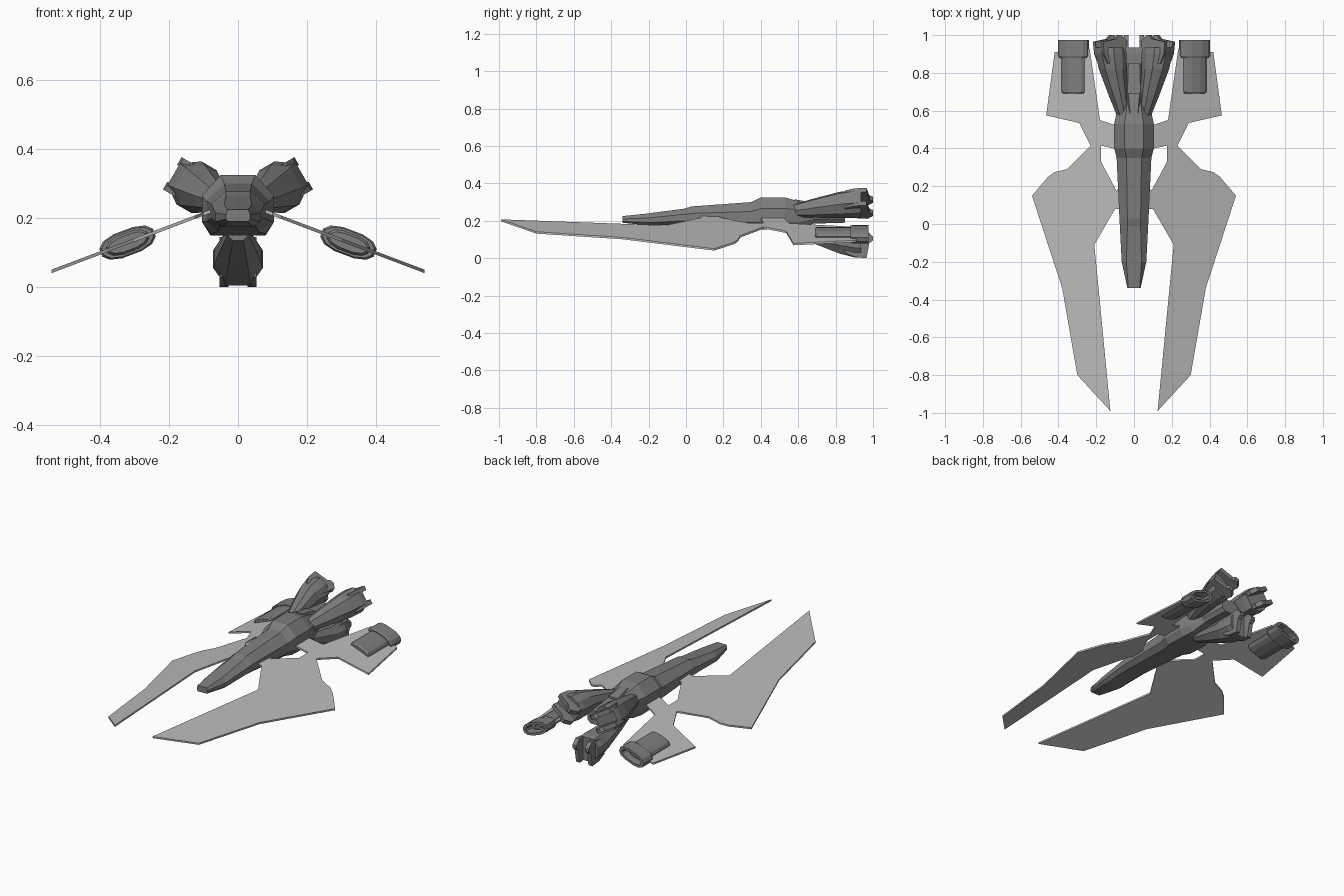
import bpy, bmesh, math
from mathutils import Matrix, Vector

if "Cube" in bpy.data.objects:
    bpy.data.objects.remove(bpy.data.objects["Cube"])


def material(name, value):
    m = bpy.data.materials.new(name)
    m.diffuse_color = (value, value, value, 1)
    m.use_nodes = True
    m.node_tree.nodes["Principled BSDF"].inputs["Base Color"].default_value = m.diffuse_color
    return m


HULL = material("dark grey hull", 0.21)
WING = material("light grey wing", 0.5)


def finish(name, bm, mat, matrix=Matrix()):
    bm.transform(matrix)
    bmesh.ops.recalc_face_normals(bm, faces=bm.faces[:])
    me = bpy.data.meshes.new(name)
    bm.to_mesh(me)
    bm.free()
    me.materials.append(mat)
    ob = bpy.data.objects.new(name, me)
    bpy.context.collection.objects.link(ob)
    return ob


def loft(name, rings, mat, matrix=Matrix()):
    """Skin a list of equal-length point rings and cap both ends."""
    bm = bmesh.new()
    vs = [[bm.verts.new(p) for p in r] for r in rings]
    n = len(vs[0])
    for a, b in zip(vs, vs[1:]):
        for i in range(n):
            j = (i + 1) % n
            bm.faces.new((a[i], a[j], b[j], b[i]))
    bm.faces.new(vs[0])
    bm.faces.new(vs[-1])
    return finish(name, bm, mat, matrix)


def slab(name, points, offset, mat, matrix=Matrix()):
    """Extrude a flat outline along an offset vector."""
    bm = bmesh.new()
    f = bm.faces.new([bm.verts.new(p) for p in points])
    ext = bmesh.ops.extrude_face_region(bm, geom=[f])
    top = [v for v in ext["geom"] if isinstance(v, bmesh.types.BMVert)]
    bmesh.ops.translate(bm, verts=top, vec=Vector(offset))
    return finish(name, bm, mat, matrix)


def eight_sided(y, wb, zb, w, zlo, zhi, wt, zt):
    half = [(wb, zb), (w, zlo), (w, zhi), (wt, zt)]
    return [(x, y, z) for x, z in half] + [(-x, y, z) for x, z in reversed(half)]


# Fuselage: y, bottom half width and z, side half width, low z, high z, top half width and z
loft("fuselage", [eight_sided(*s) for s in (
    (-.34, .028, .19, .035, .197, .21, .03, .225),
    (-.20, .045, .175, .065, .19, .215, .04, .24),
    (-.01, .05, .18, .075, .20, .235, .035, .265),
    (.03, .05, .178, .077, .20, .24, .035, .277),
    (.35, .06, .16, .092, .19, .25, .04, .30),
    (.40, .08, .155, .105, .19, .265, .05, .325),
    (.53, .08, .15, .105, .19, .265, .05, .325),
    (.60, .07, .155, .09, .19, .26, .04, .305),
    (.68, .05, .185, .065, .21, .25, .035, .285),
    (.85, .04, .19, .06, .21, .24, .03, .27))], HULL)

# Raised cap on the spine
loft("spine_cap", [eight_sided(*s) for s in (
    (.58, .02, .28, .025, .285, .30, .02, .315),
    (.64, .03, .27, .035, .28, .29, .025, .305),
    (.69, .03, .26, .035, .27, .28, .03, .295))], HULL)

# Three boosters around the tail axis, each with a pair of rear prongs
PRONG = [(.84, .09), (.85, .19), (.90, .213), (.965, .22),
         (.98, .14), (1.0, .125), (1.0, .105), (.97, .075)]
for label, angle in (("right", 60), ("left", -60), ("lower", 180)):
    place = Matrix.Translation((0, 0, .22)) @ Matrix.Rotation(math.radians(angle), 4, 'Y')
    rings = []
    for y, rin, rout, w in ((.55, .04, .085, .03), (.68, .055, .14, .05),
                            (.82, .07, .195, .068), (.90, .07, .215, .072),
                            (.935, .075, .215, .07)):
        d = rout - rin
        rings.append(eight_sided(y, w * .6, rin, w, rin + d * .3, rin + d * .65, w * .5, rout))
    loft(label + "_booster", rings, HULL, place)
    for side in (-1, 1):
        slab(label + "_booster_prong", [(side * .028, y, r) for y, r in PRONG],
             (side * .026, 0, 0), HULL, place)

# Wings: drooping blade joined by a narrow waist to the rear fin
OUTLINE = [(.06, .19), (.06, .08), (.10, .08), (.21, -.11), (.125, -.99), (.30, -.80),
           (.38, -.34), (.54, .15), (.455, .25), (.42, .275), (.355, .29), (.23, .415),
           (.29, .535), (.465, .575), (.42, .91), (.235, .93), (.18, .55), (.06, .51),
           (.06, .39), (.175, .415), (.175, .33), (.095, .18)]
SLOPE = .378

# Engine pods: y, half width, half thickness
POD = [(.69, .058, .022), (.70, .066, .029), (.88, .066, .029), (.88, .078, .034),
       (.89, .085, .038), (.975, .085, .038), (.975, .066, .024), (.93, .06, .02),
       (.93, .03, .01), (.95, .025, .008)]
for label, side in (("right", 1), ("left", -1)):
    slab(label + "_wing", [(side * x, y, .245 - SLOPE * x) for x, y in OUTLINE],
         (0, 0, .01), WING)
    tilt = Matrix.Rotation(side * math.atan(SLOPE), 4, 'Y')
    place = Matrix.Translation((side * .32, 0, .129)) @ tilt
    rings = []
    for y, a, b in POD:
        ring = []
        for i in range(12):
            t = math.radians(30 * i + 15)
            # squared-off ellipse
            c, s = math.cos(t), math.sin(t)
            ring.append((a * math.copysign(abs(c) ** .75, c), y,
                         b * math.copysign(abs(s) ** .85, s)))
        rings.append(ring)
    loft(label + "_engine_pod", rings, HULL, place)
